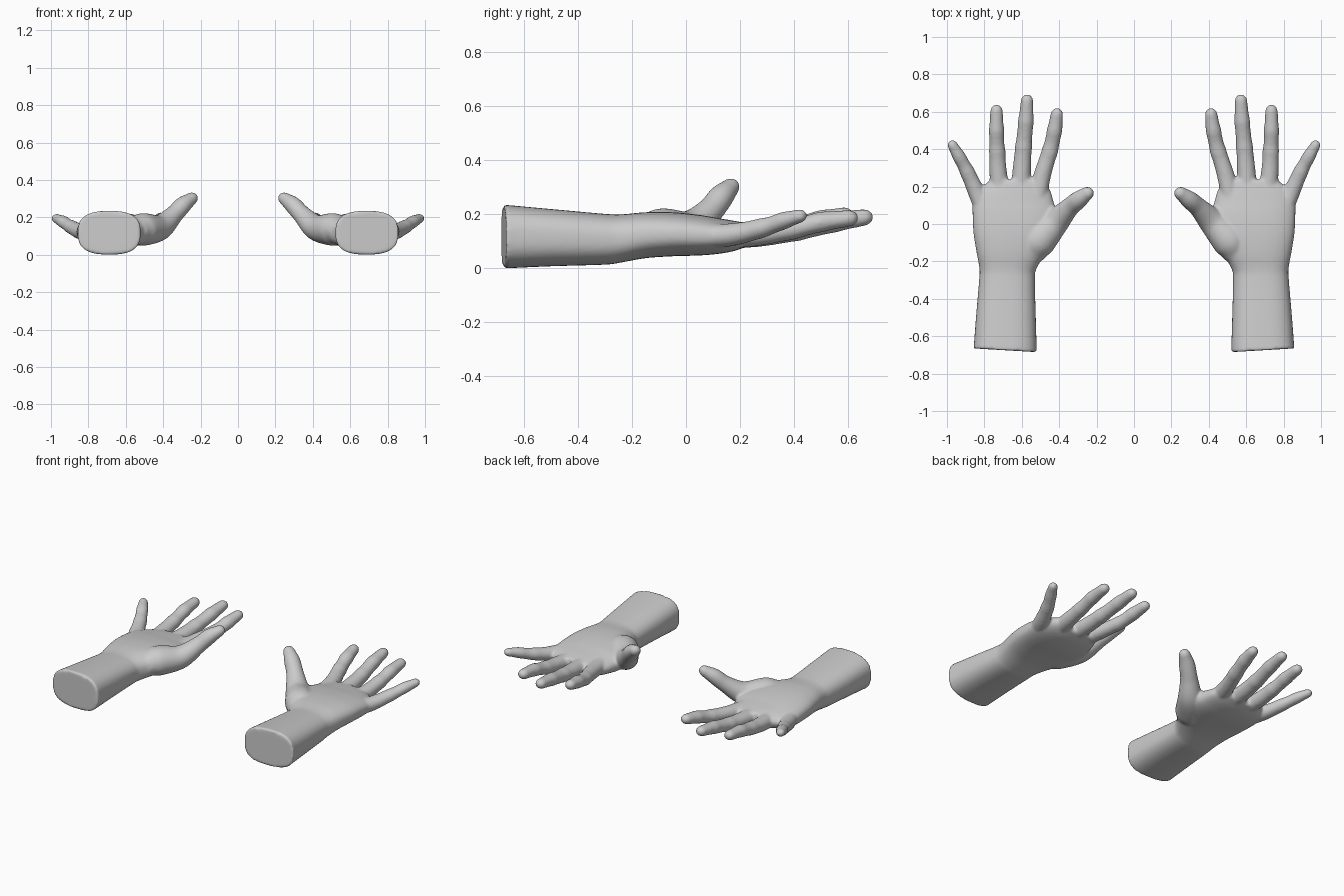
import bpy, bmesh, math
from mathutils import Vector

if "Cube" in bpy.data.objects:
    bpy.data.objects.remove(bpy.data.objects["Cube"])


def spline(pts, n):
    """Catmull-Rom resampling of equal-length tuples."""
    p = [Vector(q) for q in pts]
    p = [2 * p[0] - p[1]] + p + [2 * p[-1] - p[-2]]
    out = []
    for i in range(1, len(p) - 2):
        a, b, c, d = p[i - 1:i + 3]
        for k in range(n):
            t = k / n
            out.append(0.5 * (2 * b + (c - a) * t + (2 * a - 5 * b + 4 * c - d) * t * t
                              + (3 * b - a - 3 * c + d) * t ** 3))
    out.append(p[-2])
    return out


def skin(bm, rings):
    """Closed loft through rings of points."""
    vr = [[bm.verts.new(p) for p in r] for r in rings]
    n = len(vr[0])
    faces = [bm.faces.new(vr[0]), bm.faces.new(vr[-1])]
    for a, b in zip(vr, vr[1:]):
        for i in range(n):
            j = (i + 1) % n
            faces.append(bm.faces.new((a[i], a[j], b[j], b[i])))
    bmesh.ops.recalc_face_normals(bm, faces=faces)


def arm(bm, secs, n=48):
    """Rounded-box sections (y, x0, x1, z0, z1, exponent) along y."""
    rings = []
    for k, (y, x0, x1, z0, z1, e) in enumerate(spline(secs, 5)):
        ring = []
        for i in range(n):
            a = 2 * math.pi * i / n
            c, s = math.cos(a), math.sin(a)
            u = math.copysign(abs(c) ** (2 / e), c)
            w = math.copysign(abs(s) ** (2 / e), s)
            ring.append((x0 + (x1 - x0) * (u + 1) / 2, y + (0.01 * u if k == 0 else 0),
                         z0 + (z1 - z0) * (w + 1) / 2))
        rings.append(ring)
    skin(bm, rings)


def finger(bm, pts, joints=(), flat=0.92, n=24):
    """Tube through (x, y, z, radius) with a domed tip and faint joint swellings."""
    s = spline(pts, 10)
    path = [(Vector(q[:3]), q[3]) for q in s]
    end, r = path[-1]
    d = (end - path[-2][0]).normalized()
    for j in joints:
        path = [(c, q * (1 + 0.07 * math.exp(-((c.y - j) / 0.025) ** 2))) for c, q in path]
    r = path[-1][1]
    for k in range(1, 8):
        a = math.pi / 2 * k / 7.4
        path.append((end + d * r * 1.15 * math.sin(a), r * math.cos(a)))
    rings = []
    for i, (c, q) in enumerate(path):
        t = (path[min(i + 1, len(path) - 1)][0] - path[max(i - 1, 0)][0]).normalized()
        side = t.cross(Vector((0, 0, 1))).normalized()
        up = side.cross(t)
        rings.append([c + side * q * math.cos(2 * math.pi * k / n)
                      + up * q * flat * math.sin(2 * math.pi * k / n) for k in range(n)])
    skin(bm, rings)


def build_hand(name, sign):
    bm = bmesh.new()
    # forearm, wrist and palm
    arm(bm, [(-0.675, 0.520, 0.858, 0.000, 0.236, 2.7),
             (-0.50, 0.525, 0.845, 0.008, 0.220, 2.6),
             (-0.30, 0.530, 0.828, 0.014, 0.202, 2.5),
             (-0.24, 0.522, 0.826, 0.022, 0.200, 2.5),
             (-0.15, 0.470, 0.842, 0.038, 0.208, 2.5),
             (-0.05, 0.425, 0.858, 0.045, 0.208, 2.5),
             (0.05, 0.415, 0.863, 0.048, 0.198, 2.5),
             (0.12, 0.430, 0.860, 0.054, 0.186, 2.4),
             (0.18, 0.448, 0.830, 0.065, 0.176, 2.3),
             (0.235, 0.480, 0.770, 0.085, 0.165, 2.2)])
    # thumb with its fleshy base
    finger(bm, [(0.55, -0.16, 0.125, 0.07), (0.51, -0.09, 0.135, 0.092),
                (0.42, 0.01, 0.145, 0.073), (0.345, 0.088, 0.212, 0.052),
                (0.295, 0.13, 0.265, 0.048), (0.252, 0.162, 0.298, 0.036)], flat=0.95)
    # index, middle, ring and little fingers
    finger(bm, [(0.525, 0.08, 0.125, 0.05), (0.493, 0.25, 0.132, 0.047),
                (0.447, 0.40, 0.152, 0.041), (0.425, 0.50, 0.178, 0.039),
                (0.413, 0.582, 0.195, 0.034)], (0.39, 0.50))
    finger(bm, [(0.61, 0.08, 0.12, 0.05), (0.602, 0.26, 0.125, 0.05),
                (0.590, 0.42, 0.145, 0.043), (0.578, 0.55, 0.172, 0.040),
                (0.572, 0.655, 0.188, 0.034)], (0.41, 0.55))
    finger(bm, [(0.70, 0.08, 0.12, 0.05), (0.724, 0.25, 0.125, 0.048),
                (0.732, 0.40, 0.148, 0.041), (0.735, 0.50, 0.172, 0.039),
                (0.735, 0.60, 0.185, 0.034)], (0.39, 0.50))
    finger(bm, [(0.79, 0.05, 0.12, 0.05), (0.842, 0.17, 0.125, 0.046),
                (0.897, 0.29, 0.152, 0.037), (0.938, 0.365, 0.178, 0.033),
                (0.968, 0.418, 0.193, 0.028)], (0.28, 0.36))
    if sign < 0:
        for v in bm.verts:
            v.co.x = -v.co.x
        bmesh.ops.reverse_faces(bm, faces=bm.faces[:])
    me = bpy.data.meshes.new(name)
    bm.to_mesh(me)
    bm.free()
    ob = bpy.data.objects.new(name, me)
    bpy.context.collection.objects.link(ob)
    # fuse the parts into one smooth skin
    rm = ob.modifiers.new("fuse", 'REMESH')
    rm.mode = 'VOXEL'
    rm.voxel_size = 0.008
    rm.use_smooth_shade = True
    sm = ob.modifiers.new("soften", 'SMOOTH')
    sm.factor = 0.5
    sm.iterations = 8


build_hand("right_side_hand", 1)
build_hand("left_side_hand", -1)
